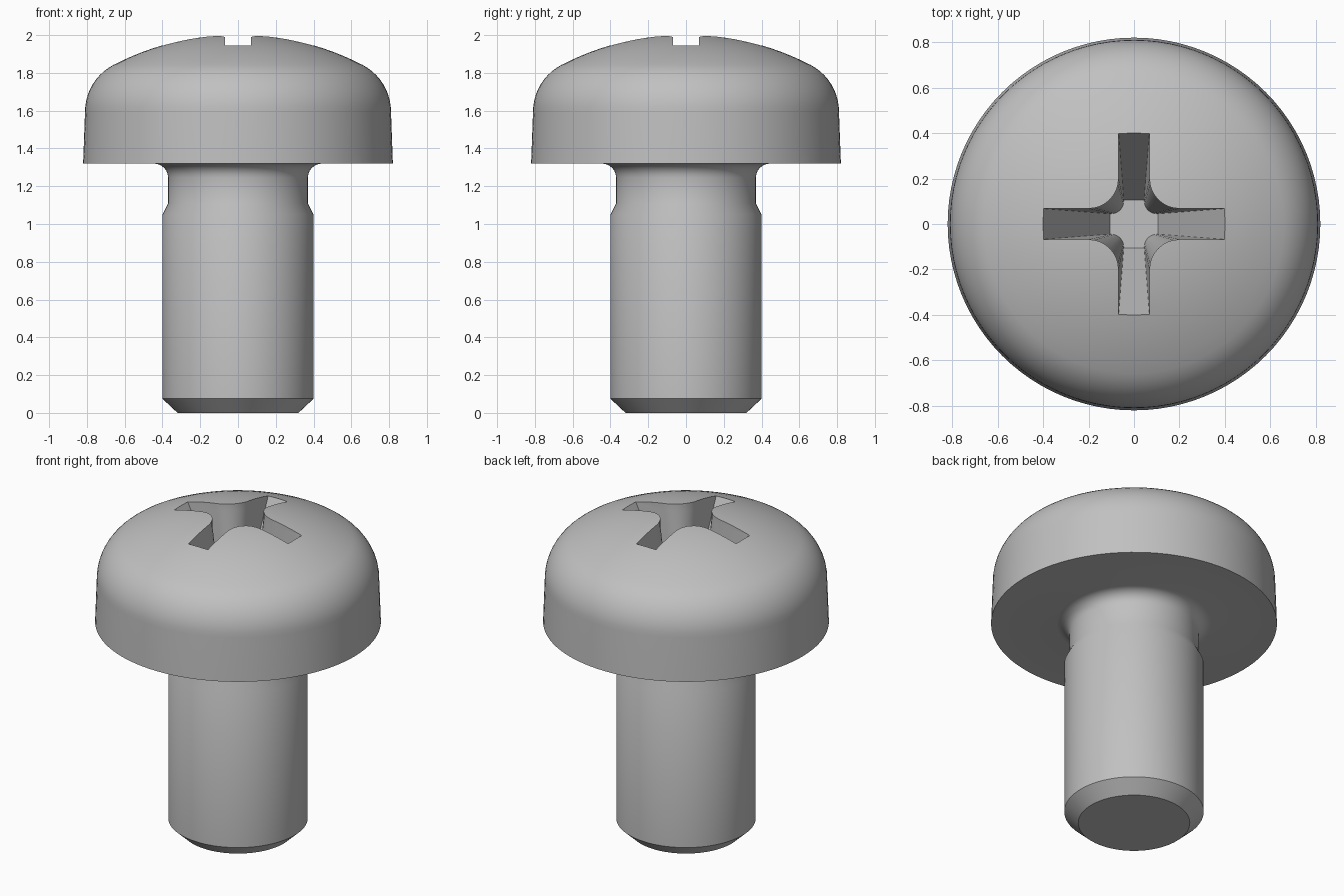
import bpy, bmesh, math
from math import sin, cos, pi, radians

cube = bpy.data.objects.get("Cube")
if cube:
    bpy.data.objects.remove(cube, do_unlink=True)

# Steel finish
steel = bpy.data.materials.new("grey_steel")
steel.use_nodes = True
grey = (0.53, 0.53, 0.53, 1)
steel.diffuse_color = grey
steel.node_tree.nodes["Principled BSDF"].inputs["Base Color"].default_value = grey


def make_object(name, bm):
    bmesh.ops.recalc_face_normals(bm, faces=bm.faces)
    mesh = bpy.data.meshes.new(name)
    bm.to_mesh(mesh)
    bm.free()
    mesh.materials.append(steel)
    obj = bpy.data.objects.new(name, mesh)
    bpy.context.collection.objects.link(obj)
    return obj


def arc(cx, cz, r, start, end, steps):
    """Points on an arc, angles in degrees."""
    angles = [radians(start + (end - start) * i / steps) for i in range(steps + 1)]
    return [(cx + r * cos(a), cz + r * sin(a)) for a in angles]


def lathe(name, profile, segments=96):
    bm = bmesh.new()
    verts = [bm.verts.new((r, 0, z)) for r, z in profile]
    edges = [bm.edges.new(pair) for pair in zip(verts, verts[1:])]
    bmesh.ops.spin(bm, geom=verts + edges, cent=(0, 0, 0), axis=(0, 0, 1),
                   angle=2 * pi, steps=segments)
    bmesh.ops.remove_doubles(bm, verts=bm.verts, dist=1e-5)
    return make_object(name, bm)


# Screw body: chamfered tip, shank, neck, fillet, domed head
profile = [(0, 0), (0.32, 0), (0.4, 0.075), (0.4, 1.05), (0.37, 1.11)]
profile += arc(0.445, 1.245, 0.075, 180, 90, 6)
profile += [(0.82, 1.32)]
profile += arc(0.53, 1.594, 0.28, 0, 62.6, 10)
profile += arc(0, 0.573, 1.43, 62.6, 90, 12)[1:-1] + [(0, 2.003)]
screw = lathe("screw_body", profile)


# Cross recess: tapered cross sections with rounded inner corners
def cross_section(reach, half_width, fillet_start, steps=8):
    radius = fillet_start - half_width
    corner = [(reach, half_width)]
    corner += arc(fillet_start, fillet_start, radius, 270, 180, steps)
    corner += [(half_width, reach)]
    points = []
    for k in range(4):
        c, s = cos(k * pi / 2), sin(k * pi / 2)
        points += [(x * c - y * s, x * s + y * c) for x, y in corner]
    return points


bm = bmesh.new()
sections = [(cross_section(0.105, 0.045, 0.1), 1.35),
            (cross_section(0.4, 0.068, 0.2), 1.947),
            (cross_section(0.4, 0.068, 0.2), 2.1)]
rings = [[bm.verts.new((x, y, z)) for x, y in pts] for pts, z in sections]
for low, high in zip(rings, rings[1:]):
    for i in range(len(low)):
        j = (i + 1) % len(low)
        bm.faces.new((low[i], low[j], high[j], high[i]))
bm.faces.new(rings[0])
bm.faces.new(rings[-1])
bmesh.ops.triangulate(bm, faces=bm.faces)
cutter = make_object("recess_cutter", bm)
cutter.hide_render = True

# Cut the recess into the head
bpy.ops.object.select_all(action="DESELECT")
screw.select_set(True)
bpy.context.view_layer.objects.active = screw
cut = screw.modifiers.new("cross_recess", "BOOLEAN")
cut.operation = "DIFFERENCE"
cut.solver = "EXACT"
cut.object = cutter
bpy.ops.object.modifier_apply(modifier=cut.name)
bpy.data.objects.remove(cutter, do_unlink=True)
bpy.ops.object.shade_smooth_by_angle(angle=radians(30))
